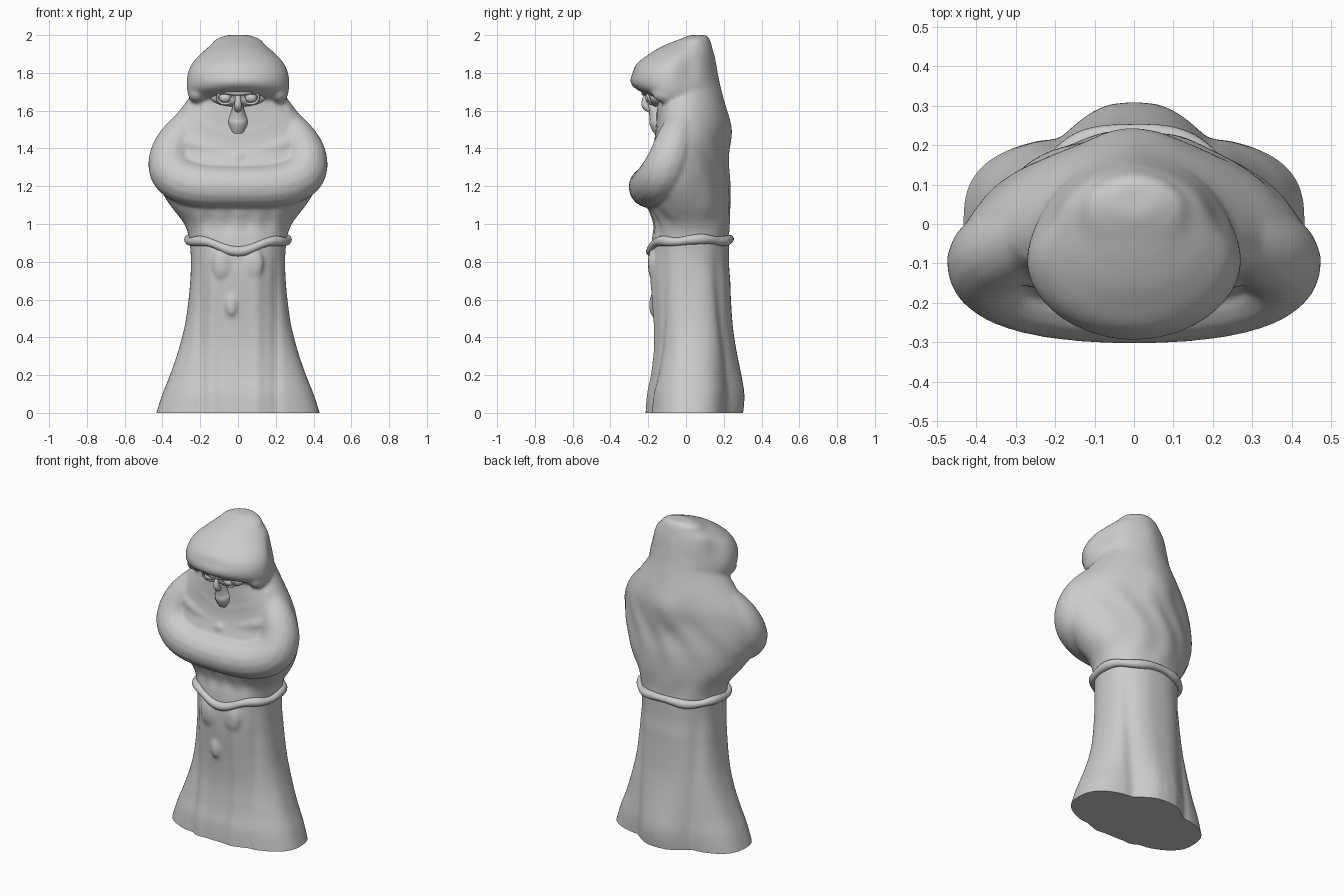
import bpy, bmesh, math
from mathutils import Vector

if "Cube" in bpy.data.objects:
    bpy.data.objects.remove(bpy.data.objects["Cube"])

stone = bpy.data.materials.new("grey stone")
stone.use_nodes = True
GREY = (0.6, 0.6, 0.6, 1)
stone.diffuse_color = GREY
stone.node_tree.nodes["Principled BSDF"].inputs["Base Color"].default_value = GREY


def add_object(name, mesh):
    obj = bpy.data.objects.new(name, mesh)
    bpy.context.collection.objects.link(obj)
    mesh.materials.clear()
    mesh.materials.append(stone)
    mesh.polygons.foreach_set("use_smooth", [True] * len(mesh.polygons))
    return obj


def baked(obj):
    bpy.context.view_layer.update()
    graph = bpy.context.evaluated_depsgraph_get()
    mesh = bpy.data.meshes.new_from_object(obj.evaluated_get(graph))
    bpy.data.objects.remove(obj)
    return mesh


def blend(rows, z):
    """Smoothly interpolated profile row at height z."""
    for i in range(len(rows) - 1):
        a, b = rows[i], rows[i + 1]
        if z <= b[0]:
            t = (z - a[0]) / (b[0] - a[0])
            before, after = rows[max(i - 1, 0)], rows[min(i + 2, len(rows) - 1)]
            out = []
            for p, q, r, s in zip(before, a, b, after):
                h = b[0] - a[0]
                m = (r - p) / max(b[0] - before[0], h) * h
                n = (s - q) / max(after[0] - a[0], h) * h
                out.append(q * (1 + 2 * t) * (1 - t) ** 2 + m * t * (1 - t) ** 2
                           + r * t * t * (3 - 2 * t) + n * t * t * (t - 1))
            return out
    return rows[-1]


def outline(rows, z, angle, powers):
    """Point on an oval whose front and back differ in depth and squareness."""
    _, half, front, back, mid = blend(rows, z)
    c, s = math.cos(angle), math.sin(angle)
    power = powers(z)[1] if s > 0 else powers(z)[0]
    x = half * math.copysign(abs(c) ** power, c)
    depth = back - mid if s > 0 else mid - front
    return Vector((x, mid + depth * math.copysign(abs(s) ** power, s), z))


def loft(name, rows, steps, powers, fold, sides=96):
    bm = bmesh.new()
    low, high = rows[0][0], rows[-1][0]
    rings = []
    for i in range(steps + 1):
        z = low + (high - low) * i / steps
        rings.append([bm.verts.new(fold(outline(rows, z, math.tau * k / sides, powers)))
                      for k in range(sides)])
    for a, b in zip(rings, rings[1:]):
        for k in range(sides):
            n = (k + 1) % sides
            bm.faces.new((a[k], a[n], b[n], b[k]))
    bm.faces.new(rings[0][::-1])
    bm.faces.new(rings[-1])
    mesh = bpy.data.meshes.new(name)
    bm.to_mesh(mesh)
    bm.free()
    return add_object(name, mesh)


def tube(name, points, cyclic=False):
    """Round tube through (x, y, z, radius) points."""
    curve = bpy.data.curves.new(name, "CURVE")
    curve.dimensions = "3D"
    curve.bevel_depth, curve.bevel_resolution = 1, 6
    curve.use_fill_caps = True
    curve.resolution_u = 8
    line = curve.splines.new("NURBS")
    line.points.add(len(points) - 1)
    for p, (x, y, z, r) in zip(line.points, points):
        p.co, p.radius = (x, y, z, 1), r
    line.use_cyclic_u, line.use_endpoint_u, line.order_u = cyclic, not cyclic, 3
    temp = bpy.data.objects.new(name + "_path", curve)
    bpy.context.collection.objects.link(temp)
    return add_object(name, baked(temp))


def both_sides(half):
    return half + [(-x, y, z, r) for x, y, z, r in half[-2::-1]]


def ball(name, centre, size):
    bm = bmesh.new()
    bmesh.ops.create_uvsphere(bm, u_segments=24, v_segments=14, radius=1)
    for v in bm.verts:
        v.co = Vector(centre) + v.co * Vector(size)
    mesh = bpy.data.meshes.new(name)
    bm.to_mesh(mesh)
    bm.free()
    return add_object(name, mesh)


def bump(value, centre, width, power=2):
    return math.exp(-abs((value - centre) / width) ** power)


# Profiles: height, half width, front, back, depth of the widest point
ROBE = [(-0.04, .445, -.21, .225, .0), (.1, .40, -.20, .23, .0), (.2, .36, -.18, .225, .0),
        (.35, .31, -.165, .22, .01), (.5, .275, -.17, .215, .01), (.75, .25, -.19, .21, .01),
        (.92, .258, -.18, .225, .01), (1.0, .285, -.17, .23, .0), (1.1, .36, -.205, .235, -.03),
        (1.2, .42, -.22, .235, -.06), (1.3, .445, -.21, .225, -.07), (1.4, .435, -.175, .22, -.06),
        (1.5, .385, -.16, .225, -.04), (1.6, .31, -.155, .215, -.02), (1.68, .25, -.15, .195, .0),
        (1.74, .21, -.12, .18, .02), (1.82, .175, -.10, .165, .03), (1.9, .145, -.05, .15, .04)]
HOOD = [(1.62, .20, -.10, .205, -.03), (1.66, .25, -.15, .20, -.08), (1.70, .268, -.245, .19, -.09),
        (1.74, .272, -.286, .18, -.09), (1.80, .266, -.288, .165, -.08), (1.86, .24, -.245, .155, -.05),
        (1.91, .195, -.185, .145, 0), (1.95, .145, -.10, .135, .03), (1.98, .115, -.03, .125, .05),
        (2.0, .06, .02, .11, .06)]


def robe_powers(z):
    """Square at the hem, round and sloping across the upper back."""
    return .9, .7 + .42 * max(0, min(1, (z - .7) / .5))


def hood_powers(z):
    return 1.0, 1.1


def drape(p):
    """Hanging cloth folds, a trailing back panel and a hood tail."""
    x, y, z = p
    skirt = max(0, min(1, (.95 - z) * 4))
    if y > .05:
        y += (.025 + .055 * bump(z, .07, .27)) * bump(x, 0, .15, 3) * skirt
        y -= .014 * bump(abs(x), .19, .03) * skirt
        y += .018 * bump(x, 0, .11, 3) * bump(z, 1.47, .11, 3)
        y += .004 * math.sin(34 * x + 4 * math.sin(7 * z)) * bump(z, 1.2, .25, 4)
    elif y < -.05:
        y -= .012 * skirt * (bump(x, -.14, .025) + bump(x, .10, .03) - bump(abs(x), .2, .02))
        y -= .006 * math.cos(60 * x) * bump(z, 1.02, .06)
    return Vector((x, y, z))


def wrinkle(p):
    """Brow creases in front, a saddle between brow and crown at the sides."""
    if p.y < -.05:
        p.y -= .005 * math.sin(62 * p.z + 18 * p.x * p.x) * bump(p.x, 0, .15)
    p.x *= 1 - .09 * bump(p.y, .02, .06) * bump(p.z, 1.84, .09)
    return p


# Cloth masses that flow together
pieces = [
    loft("robe", ROBE, 140, robe_powers, drape),
    loft("hood", HOOD, 50, hood_powers, wrinkle),
    tube("folded_sleeves", both_sides([
        (.24, -.01, 1.55, .08), (.31, -.05, 1.47, .10), (.37, -.085, 1.35, .112),
        (.345, -.13, 1.25, .122), (.22, -.178, 1.20, .115), (0, -.198, 1.195, .11)])),
    tube("upper_collar_fold", both_sides([
        (.25, -.05, 1.60, .05), (.21, -.10, 1.54, .045), (.10, -.123, 1.48, .04), (0, -.128, 1.46, .039)])),
    tube("lower_collar_fold", both_sides([
        (.34, -.07, 1.47, .06), (.25, -.12, 1.42, .05), (.12, -.14, 1.38, .04), (0, -.147, 1.36, .04)])),
]
for side in (-1, 1):
    pieces.append(ball("belt_pouch", (side * .085, -.18, .79), (.05, .022, .08)))
    pieces.append(ball("hood_side", (side * .215, -.10, 1.69), (.05, .08, .05)))
pieces.append(ball("sash_tip", (-.035, -.175, .57), (.03, .022, .06)))
pieces.append(ball("clasp", (0, -.187, 1.35), (.035, .016, .028)))

# Fuse the cloth into one soft surface, then trim it flat at the hem
bm = bmesh.new()
for piece in pieces:
    bm.from_mesh(piece.data)
    bpy.data.objects.remove(piece)
fused = bpy.data.meshes.new("robed_body_source")
bm.to_mesh(fused)
bm.free()
body = add_object("robed_body_source", fused)
remesh = body.modifiers.new("fuse", "REMESH")
remesh.mode, remesh.voxel_size = "VOXEL", 0.011
soften = body.modifiers.new("soften", "SMOOTH")
soften.factor, soften.iterations = 0.5, 8
mesh = baked(body)
bm = bmesh.new()
bm.from_mesh(mesh)
cut = bmesh.ops.bisect_plane(bm, geom=bm.verts[:] + bm.edges[:] + bm.faces[:],
                             plane_co=(0, 0, 0), plane_no=(0, 0, 1), clear_inner=True)
rim = [e for e in cut["geom_cut"] if isinstance(e, bmesh.types.BMEdge)]
bmesh.ops.holes_fill(bm, edges=rim, sides=0)
bm.to_mesh(mesh)
bm.free()
body = add_object("robed_body", mesh)
bpy.context.view_layer.objects.active = body
body.select_set(True)
bpy.ops.object.shade_smooth_by_angle(angle=math.radians(60))

# Rope belt dipping at the front
belt = []
for k in range(48):
    a = math.tau * k / 48
    p = drape(outline(ROBE, .9, a, robe_powers))
    dip = .055 * bump(p.x, 0, .14) if p.y < 0 else 0
    belt.append((p.x * 1.02, p.y * 1.02, .915 - dip + .006 * math.sin(5 * a), .024 + .003 * math.sin(7 * a)))
tube("rope_belt", belt, cyclic=True)

# Face beneath the hood
ball("face", (0, -.15, 1.67), (.145, .055, .05))
tube("brow", both_sides([(.15, -.17, 1.705, .012), (.09, -.215, 1.705, .015), (0, -.225, 1.69, .014)]))
for side, label in ((1, "left"), (-1, "right")):
    ball(label + "_eye", (side * .068, -.19, 1.668), (.032, .026, .026))
    ring = [(side * .068 + .042 * math.cos(a), -.198 - .012 * math.sin(a),
             1.668 + .033 * math.sin(a), .007)
            for a in (math.tau * i / 12 for i in range(12))]
    tube(label + "_eyelid", ring, cyclic=True)
tube("nose", [(0, -.205, 1.70, .012), (0, -.222, 1.65, .016), (0, -.212, 1.615, .022), (0, -.17, 1.60, .016)])
tube("beard", [(0, -.185, 1.64, .025), (0, -.16, 1.59, .034), (0, -.138, 1.54, .062), (0, -.13, 1.485, .04)])
